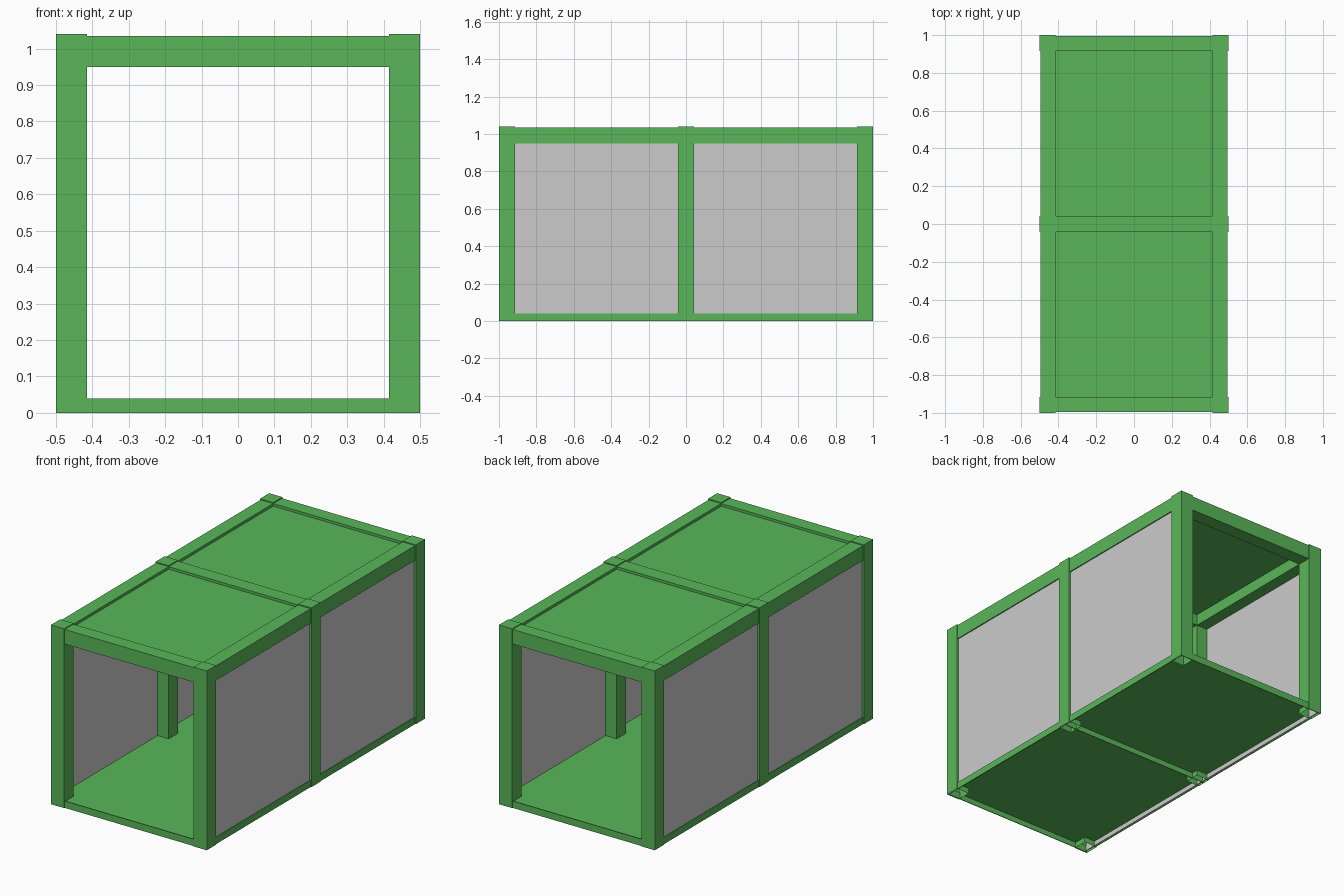
import bpy
import bmesh
from mathutils import Vector

cube = bpy.data.objects.get("Cube")
if cube:
    bpy.data.objects.remove(cube, do_unlink=True)


def make_material(name, rgb):
    mat = bpy.data.materials.new(name)
    mat.use_nodes = True
    mat.diffuse_color = (*rgb, 1)
    mat.node_tree.nodes["Principled BSDF"].inputs["Base Color"].default_value = (*rgb, 1)
    return mat


green = make_material("frame green", (0.1, 0.47, 0.1))
grey = make_material("panel grey", (0.6, 0.6, 0.6))


def box(name, x, y, z, mat, open_bottom=False):
    """Box spanning three (low, high) ranges, optionally without a bottom face."""
    bm = bmesh.new()
    bmesh.ops.create_cube(bm, size=1)
    for v in bm.verts:
        v.co = Vector([r[0] if c < 0 else r[1] for c, r in zip(v.co, (x, y, z))])
    if open_bottom:
        bm.normal_update()
        bottom = [f for f in bm.faces if f.normal.z < -0.5]
        bmesh.ops.delete(bm, geom=bottom, context="FACES")
    mesh = bpy.data.meshes.new(name)
    bm.to_mesh(mesh)
    bm.free()
    mesh.materials.append(mat)
    obj = bpy.data.objects.new(name, mesh)
    bpy.context.collection.objects.link(obj)
    return obj


HALF_W, HALF_L, POST = 0.5, 1.0, 0.085
HEIGHT, BEAM_TOP, BEAM_LOW, ROOF, FLOOR = 1.04, 1.035, 0.95, 1.02, 0.036
INNER_W, INNER_L, MID = HALF_W - POST, HALF_L - POST, POST / 2
INSET, SKIN = 0.004, 0.004


def span(sign, inner, outer):
    return tuple(sorted((sign * inner, sign * outer)))


post_rows = {"front": (-HALF_L, -INNER_L), "middle": (-MID, MID), "back": (INNER_L, HALF_L)}
bays = {"front": (-INNER_L, -MID), "back": (MID, INNER_L)}

for side, s in (("left", 1), ("right", -1)):
    # Hollow upright posts
    for row, y in post_rows.items():
        box(f"{side}_{row}_post", span(s, INNER_W, HALF_W), y, (0, HEIGHT), green, True)
    for bay, y in bays.items():
        # Top rail and thin bottom skirt of each bay
        box(f"{side}_{bay}_top_rail", span(s, INNER_W, HALF_W - INSET), y,
            (BEAM_LOW, BEAM_TOP), green)
        box(f"{side}_{bay}_skirt", span(s, HALF_W - INSET - SKIN, HALF_W - INSET), y,
            (0, 0.04), green)
    # Side wall sheet running behind the posts
    box(f"{side}_wall_panel", span(s, HALF_W - 0.014, HALF_W - 0.01),
        (-HALF_L + 0.01, HALF_L - 0.01), (0.005, BEAM_LOW + 0.01), grey)

# Cross beams of the roof
for row, y in post_rows.items():
    y = (max(y[0], -HALF_L + INSET), min(y[1], HALF_L - INSET))
    box(f"{row}_cross_beam", (-INNER_W, INNER_W), y, (BEAM_LOW, BEAM_TOP), green)

# End skirts and central rib below the floor
for row, y in (("front", -HALF_L + INSET), ("middle", 0), ("back", HALF_L - INSET - SKIN)):
    box(f"{row}_floor_rib", (-HALF_W + INSET, HALF_W - INSET), (y, y + SKIN),
        (0, 0.04 if row != "middle" else FLOOR), green)

# Recessed roof and floor sheets
for bay, y in bays.items():
    box(f"{bay}_roof_panel", (-INNER_W, INNER_W), y, (ROOF - SKIN, ROOF), green)
    box(f"{bay}_floor_panel", (-HALF_W + 0.01, HALF_W - 0.01), y, (FLOOR - SKIN, FLOOR), green)
for row, y in post_rows.items():
    box(f"{row}_floor_strip", (-INNER_W, INNER_W),
        (max(y[0], -HALF_L + 0.008), min(y[1], HALF_L - 0.008)),
        (FLOOR - SKIN, FLOOR), green)
